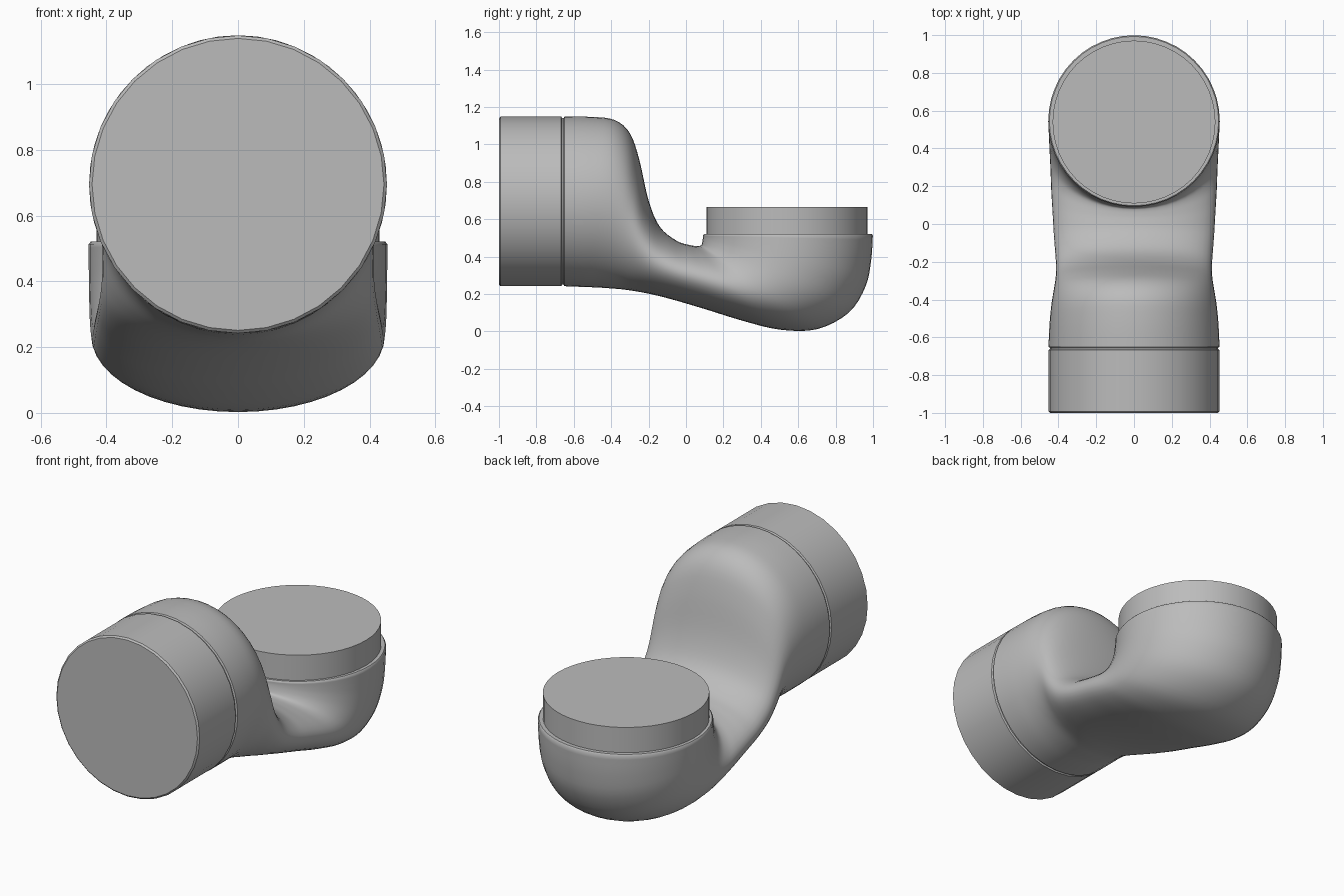
import bpy, bmesh, math
from mathutils import Vector

cube = bpy.data.objects.get("Cube")
if cube:
    bpy.data.objects.remove(cube, do_unlink=True)

grey = bpy.data.materials.new("satin grey")
grey.use_nodes = True
colour = (0.5, 0.5, 0.5, 1)
grey.diffuse_color = colour
grey.node_tree.nodes["Principled BSDF"].inputs["Base Color"].default_value = colour


def loft(name, rings, sides, angle):
    """Skin a list of rings (each: upper y, upper z, lower y, lower z, half width)."""
    bm = bmesh.new()
    loops = []
    for ring in rings:
        upper = Vector((0, ring[0], ring[1]))
        lower = Vector((0, ring[2], ring[3]))
        middle, radius = (upper + lower) / 2, (upper - lower) / 2
        side = Vector((ring[4], 0, 0))
        turns = [2 * math.pi * i / sides for i in range(sides)]
        loops.append([bm.verts.new(middle + radius * math.cos(t) + side * math.sin(t))
                      for t in turns])
    for one, two in zip(loops, loops[1:]):
        for i in range(sides):
            j = (i + 1) % sides
            bm.faces.new((one[i], one[j], two[j], two[i]))
    bm.faces.new(loops[0])
    bm.faces.new(loops[-1])
    bmesh.ops.recalc_face_normals(bm, faces=bm.faces[:])
    mesh = bpy.data.meshes.new(name)
    bm.to_mesh(mesh)
    bm.free()
    mesh.materials.append(grey)
    obj = bpy.data.objects.new(name, mesh)
    bpy.context.collection.objects.link(obj)
    bpy.ops.object.select_all(action='DESELECT')
    obj.select_set(True)
    bpy.context.view_layer.objects.active = obj
    bpy.ops.object.shade_smooth_by_angle(angle=math.radians(angle))
    return obj


def smooth_rings(keys, steps):
    """Run a spline through the key rings."""
    result = []
    for k in range(len(keys) - 1):
        a, b = keys[max(k - 1, 0)], keys[k]
        c, d = keys[k + 1], keys[min(k + 2, len(keys) - 1)]
        for s in range(steps):
            t = s / steps
            result.append([q + t * (r - p) / 2
                           + t * t * (p - 2.5 * q + 2 * r - d_ / 2)
                           + t ** 3 * (1.5 * (q - r) + (d_ - p) / 2)
                           for p, q, r, d_ in zip(a, b, c, d)])
    result.append(list(keys[-1]))
    return result


def front_ring(y, radius):
    return (y, 0.695 + radius, y, 0.695 - radius, radius)


def top_ring(z, radius, centre=0.545):
    return (centre - radius, z, centre + radius, z, radius)


# Curved housing: front socket, hump, flattened neck, then upturned bowl
housing_keys = [
    front_ring(-0.65, 0.453),
    (-0.5, 1.147, -0.55, 0.238, 0.447),
    (-0.38, 1.13, -0.47, 0.235, 0.437),
    (-0.3, 1.06, -0.4, 0.23, 0.425),
    (-0.25, 0.92, -0.34, 0.225, 0.416),
    (-0.2, 0.7, -0.27, 0.215, 0.412),
    (-0.14, 0.56, -0.19, 0.2, 0.416),
    (-0.05, 0.485, -0.07, 0.17, 0.424),
    (0.02, 0.462, 0.1, 0.12, 0.431),
    (0.055, 0.457, 0.3, 0.058, 0.438),
    (0.075, 0.458, 0.5, 0.01, 0.442),
    (0.083, 0.463, 0.7, 0.012, 0.447),
    (0.086, 0.475, 0.87, 0.1, 0.451),
    (0.089, 0.49, 0.96, 0.24, 0.453),
    (0.091, 0.503, 0.99, 0.38, 0.454),
    top_ring(0.513, 0.454),
]
rings = [front_ring(-0.655, 0.445)] + smooth_rings(housing_keys, 4)
rings += [top_ring(0.521, 0.448), top_ring(0.521, 0.425)]
loft("curved_housing", rings, 48, 50)

# Front end cap with narrow chamfers, and the shallow seam behind it
loft("front_cap", [front_ring(-1, 0.444), front_ring(-0.992, 0.453),
                   front_ring(-0.667, 0.453), front_ring(-0.662, 0.445)], 32, 30)
loft("front_seam", [front_ring(-0.67, 0.445), front_ring(-0.645, 0.445)], 32, 30)

# Raised disc standing in the bowl
loft("top_disc", [top_ring(0.45, 0.431, 0.54), top_ring(0.665, 0.431, 0.54)], 48, 30)
